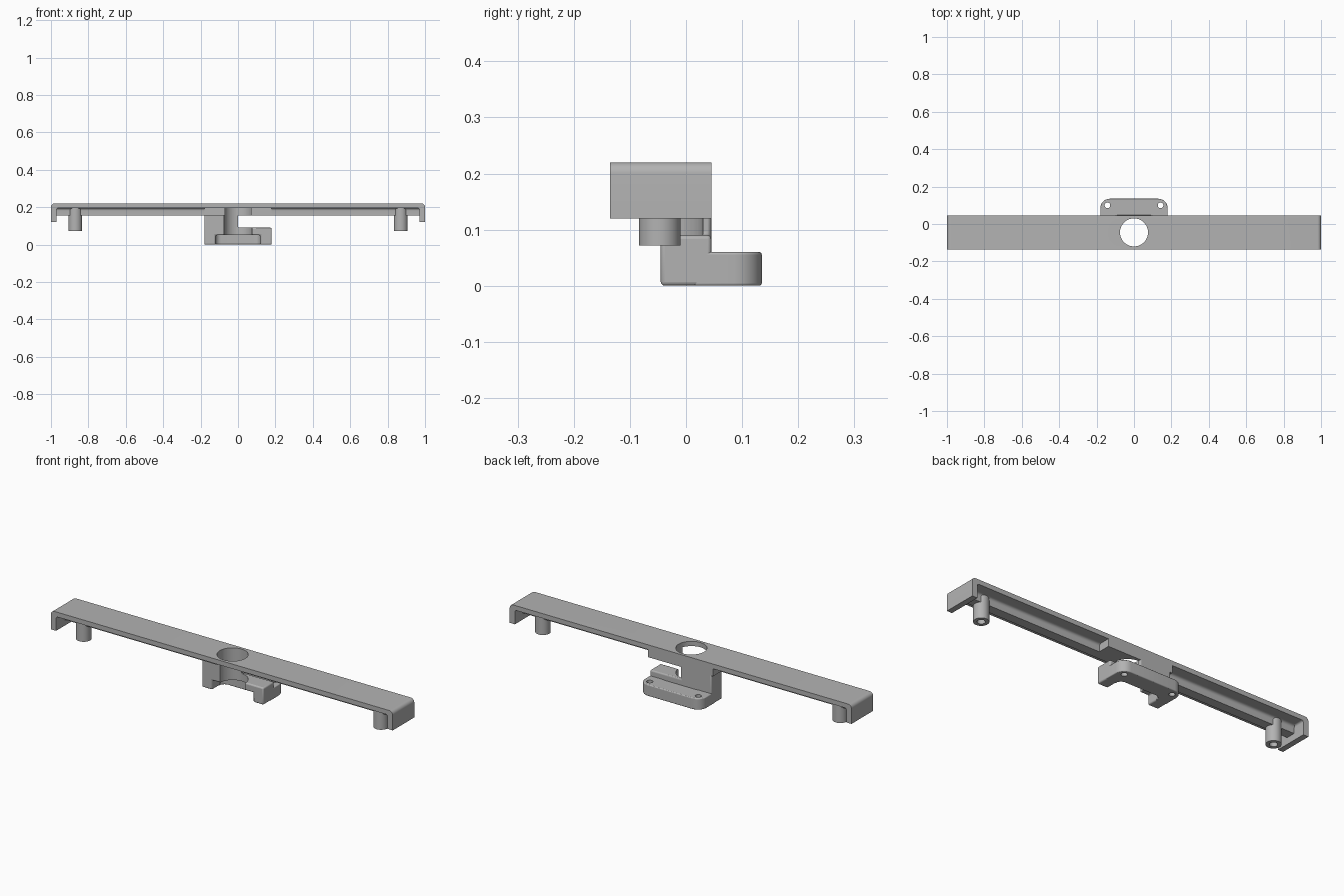
import bpy, bmesh
from math import sin, cos, pi, radians
from mathutils import Vector

if "Cube" in bpy.data.objects:
    bpy.data.objects.remove(bpy.data.objects["Cube"], do_unlink=True)

grey = bpy.data.materials.new("plain grey")
grey.use_nodes = True
grey.diffuse_color = (0.45, 0.45, 0.45, 1)
grey.node_tree.nodes["Principled BSDF"].inputs["Base Color"].default_value = (0.45, 0.45, 0.45, 1)


def arc(cx, cy, r, start, end, steps=8):
    """Points along an arc, angles in degrees."""
    angles = [radians(start + (end - start) * i / steps) for i in range(steps + 1)]
    return [(cx + r * cos(a), cy + r * sin(a)) for a in angles]


def prism(name, outline, axis, low, high):
    """Extrude a closed 2D outline along the x, y or z axis."""
    place = {"x": lambda a, b, t: (t, a, b),
             "y": lambda a, b, t: (a, t, b),
             "z": lambda a, b, t: (a, b, t)}[axis]
    bm = bmesh.new()
    face = bm.faces.new([bm.verts.new(place(a, b, low)) for a, b in outline])
    moved = bmesh.ops.extrude_face_region(bm, geom=[face])["geom"]
    shift = Vector(place(0, 0, high - low))
    bmesh.ops.translate(bm, vec=shift, verts=[v for v in moved if isinstance(v, bmesh.types.BMVert)])
    bmesh.ops.recalc_face_normals(bm, faces=bm.faces[:])
    mesh = bpy.data.meshes.new(name)
    bm.to_mesh(mesh)
    bm.free()
    mesh.materials.append(grey)
    obj = bpy.data.objects.new(name, mesh)
    bpy.context.collection.objects.link(obj)
    return obj


def disc(name, x, y, r, low, high, steps=48):
    return prism(name, arc(x, y, r, 0, 360, steps)[:-1], "z", low, high)


def cut(obj, cutter):
    cutter.hide_render = True
    cutter.hide_set(True)
    mod = obj.modifiers.new("cut", "BOOLEAN")
    mod.operation = "DIFFERENCE"
    mod.solver = "EXACT"
    mod.object = cutter


def bevel(obj, width):
    mod = obj.modifiers.new("soft edges", "BEVEL")
    mod.width = width
    mod.segments = 3
    mod.limit_method = "ANGLE"
    mod.angle_limit = radians(40)


front, back, mid = -0.135, 0.045, -0.045
top, under, rib_low = 0.22, 0.195, 0.155

# Main bar with turned-down ends
outline = ([(1, 0.12)] + arc(0.98, top - 0.02, 0.02, 0, 90)
           + arc(-0.98, top - 0.02, 0.02, 90, 180) + [(-1, 0.12), (-0.97, 0.12)]
           + arc(-0.96, under - 0.01, 0.01, 180, 90, 4)
           + arc(0.96, under - 0.01, 0.01, 90, 0, 4) + [(0.97, 0.12)])
bar = prism("bar", outline, "y", front, back)

# Stiffening ribs, filleted where they meet the bar
rib_front, rib_back, r = -0.07, -0.02, 0.014
rib = ([(rib_front, rib_low)] + arc(rib_front - r, under - r, r, 0, 90, 6)
       + [(rib_front - r, under + 0.005), (rib_back + r, under + 0.005)]
       + arc(rib_back + r, under - r, r, 90, 180, 6) + [(rib_back, rib_low)])
parts = [bar]
for side, label in ((1, "left"), (-1, "right")):
    lo, hi = sorted((side * 0.18, side * 0.975))
    parts.append(prism(label + "_rib", rib, "x", lo, hi))
    # Hollow post under each end
    post = disc(label + "_post", side * 0.87, mid - 0.002, 0.037, 0.072, under + 0.005)
    cut(post, disc(label + "_post_bore", side * 0.87, mid - 0.002, 0.019, 0.05, 0.14))
    parts.append(post)

# Centre block, flush with the back of the bar
block = prism("centre_block", [(-0.19, rib_low), (0.19, rib_low), (0.19, under + 0.003),
                               (-0.19, under + 0.003)], "y", rib_front, back)

# Bracket body: tall column on one side, low arm on the other, slot beneath
body = prism("bracket_body", [(-0.18, 0), (-0.12, 0), (-0.12, 0.05), (0.12, 0.05),
                              (0.12, 0), (0.18, 0), (0.18, 0.09), (0, 0.09),
                              (0, 0.17), (-0.18, 0.17)], "y", mid, back)
bevel(body, 0.007)

# Mounting foot with rounded back corners
foot = prism("mounting_foot", [(-0.18, 0.015), (-0.12, 0.015)] + arc(-0.09, 0.015, 0.03, 180, 90, 6)
             + arc(0.09, 0.015, 0.03, 90, 0, 6) + [(0.12, 0.015), (0.18, 0.015)]
             + arc(0.13, 0.085, 0.05, 0, 90) + arc(-0.13, 0.085, 0.05, 90, 180), "z", 0, 0.06)
bevel(foot, 0.007)
for side, label in ((1, "left"), (-1, "right")):
    cut(foot, disc(label + "_screw_bore", side * 0.142, 0.1, 0.015, -0.05, 0.1, 32))

# Round opening through the middle
opening = disc("opening_cutter", 0, mid, 0.075, -0.05, 0.3, 64)
for obj in (bar, block, body):
    cut(obj, opening)
parts += [block, body, foot]

# Smooth the rounded surfaces, keep the edges sharp
bpy.ops.object.select_all(action="DESELECT")
for obj in parts:
    obj.select_set(True)
bpy.context.view_layer.objects.active = bar
bpy.ops.object.shade_smooth_by_angle(angle=radians(30))
